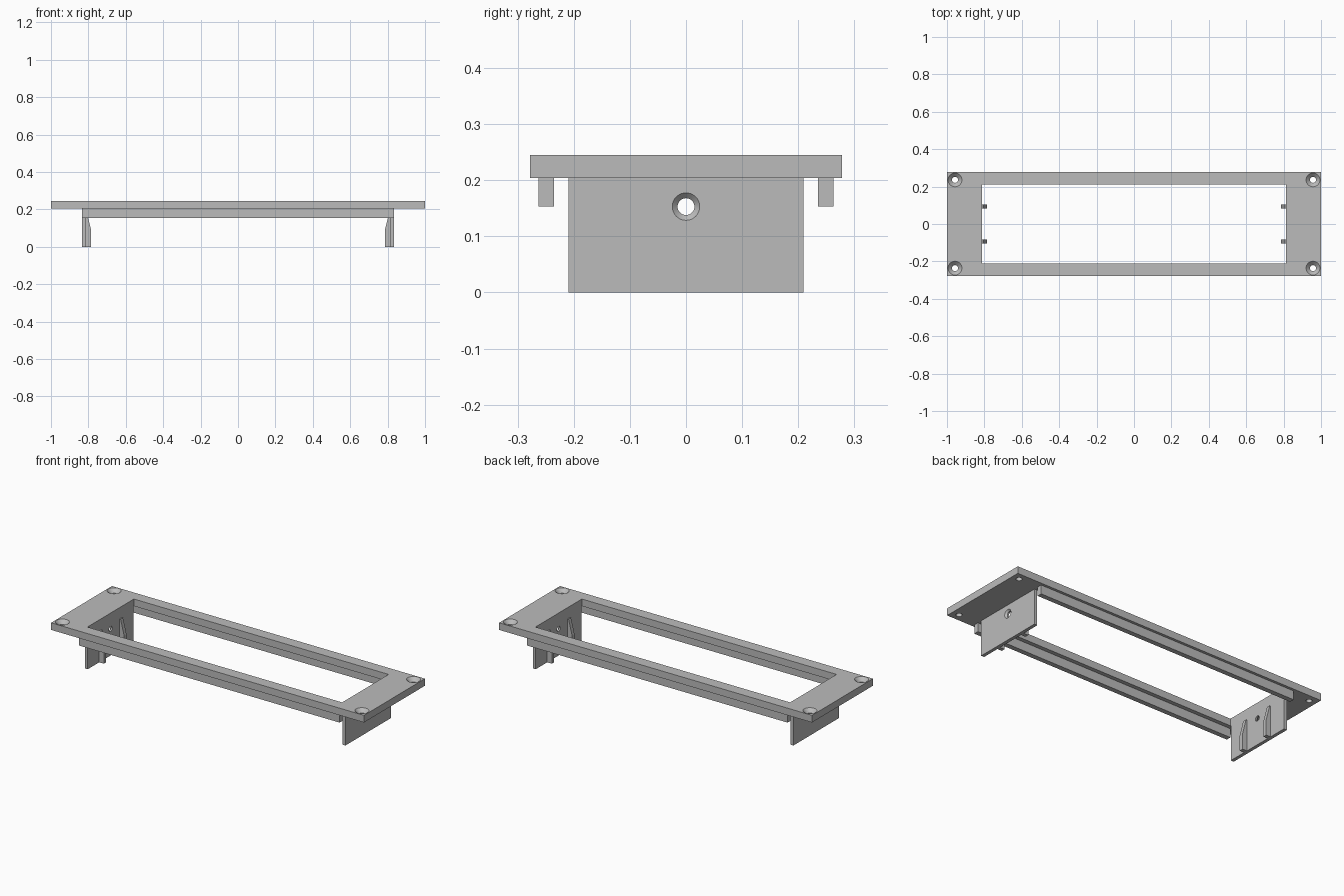
import bpy
import bmesh
from math import cos, sin, tau, pi
from mathutils import Matrix

cube = bpy.data.objects.get("Cube")
if cube:
    bpy.data.objects.remove(cube, do_unlink=True)

grey = bpy.data.materials.new("plain grey")
grey.use_nodes = True
grey.diffuse_color = (0.5, 0.5, 0.5, 1)
grey.node_tree.nodes["Principled BSDF"].inputs["Base Color"].default_value = grey.diffuse_color


def finish(name, bm):
    bmesh.ops.recalc_face_normals(bm, faces=bm.faces)
    mesh = bpy.data.meshes.new(name)
    bm.to_mesh(mesh)
    bm.free()
    mesh.materials.append(grey)
    obj = bpy.data.objects.new(name, mesh)
    bpy.context.collection.objects.link(obj)
    return obj


def box(name, x0, x1, y0, y1, z0, z1):
    bm = bmesh.new()
    bmesh.ops.create_cube(bm, size=1)
    for v in bm.verts:
        v.co = ((x0 + x1) / 2 + v.co.x * (x1 - x0),
                (y0 + y1) / 2 + v.co.y * (y1 - y0),
                (z0 + z1) / 2 + v.co.z * (z1 - z0))
    return finish(name, bm)


def countersink(radius, head, place, sides=32):
    """Screw-hole cutter along z, with its cone opening at local z = 0."""
    bm = bmesh.new()
    profile = [(radius, -0.1), (radius, radius - head), (head, 0), (head, 0.02)]
    rings = [[bm.verts.new((r * cos(tau * i / sides), r * sin(tau * i / sides), z))
              for i in range(sides)] for r, z in profile]
    for low, high in zip(rings, rings[1:]):
        for i in range(sides):
            j = (i + 1) % sides
            bm.faces.new((low[i], low[j], high[j], high[i]))
    bm.faces.new(rings[0])
    bm.faces.new(rings[-1])
    bm.transform(place)
    return finish("hole_cutter", bm)


def cut(obj, cutters):
    for cutter in cutters:
        cutter.hide_render = True
        mod = obj.modifiers.new("cut", "BOOLEAN")
        mod.operation = "DIFFERENCE"
        mod.solver = "EXACT"
        mod.object = cutter
        bpy.context.view_layer.objects.active = obj
        bpy.ops.object.modifier_apply(modifier=mod.name)
        bpy.data.objects.remove(cutter, do_unlink=True)
    bpy.ops.object.select_all(action="DESELECT")
    obj.select_set(True)
    bpy.ops.object.shade_smooth_by_angle()


UNDER, TOP = 0.204, 0.245
WALL_IN, WALL_OUT = 0.814, 0.833

# Face plate with a window and four countersunk corner holes
plate = box("face_plate", -1, 1, -0.278, 0.278, UNDER, TOP)
window = box("window_cutter", -WALL_IN, WALL_IN, -0.212, 0.212, 0.1, 0.4)
corners = [countersink(0.016, 0.037, Matrix.Translation((x, y, TOP)))
           for x in (-0.957, 0.957) for y in (-0.236, 0.236)]
cut(plate, [window] + corners)

# Stiffening rails under the long edges
for name, s in (("front_rail", -1), ("back_rail", 1)):
    y0, y1 = sorted((s * 0.235, s * 0.263))
    box(name, -WALL_OUT, WALL_OUT, y0, y1, 0.153, UNDER)

for side, s in (("left", 1), ("right", -1)):
    # End wall with a screw hole countersunk from outside
    x0, x1 = sorted((s * WALL_IN, s * WALL_OUT))
    wall = box(side + "_end_wall", x0, x1, -0.209, 0.209, 0, UNDER)
    place = Matrix.Translation((s * WALL_OUT, 0, 0.153)) @ Matrix.Rotation(s * pi / 2, 4, "Y")
    cut(wall, [countersink(0.015, 0.0245, place)])

    # Two tapered guide ribs on the inner face
    for end, t in (("front", -1), ("back", 1)):
        bm = bmesh.new()
        outline = [(WALL_IN, 0), (0.785, 0), (0.785, 0.09), (0.808, 0.18), (WALL_IN, 0.18)]
        face = bm.faces.new([bm.verts.new((s * x, t * 0.082, z)) for x, z in outline])
        new = bmesh.ops.extrude_face_region(bm, geom=[face])["geom"]
        bmesh.ops.translate(bm, vec=(0, t * 0.022, 0),
                            verts=[g for g in new if isinstance(g, bmesh.types.BMVert)])
        finish(f"{side}_{end}_rib", bm)
